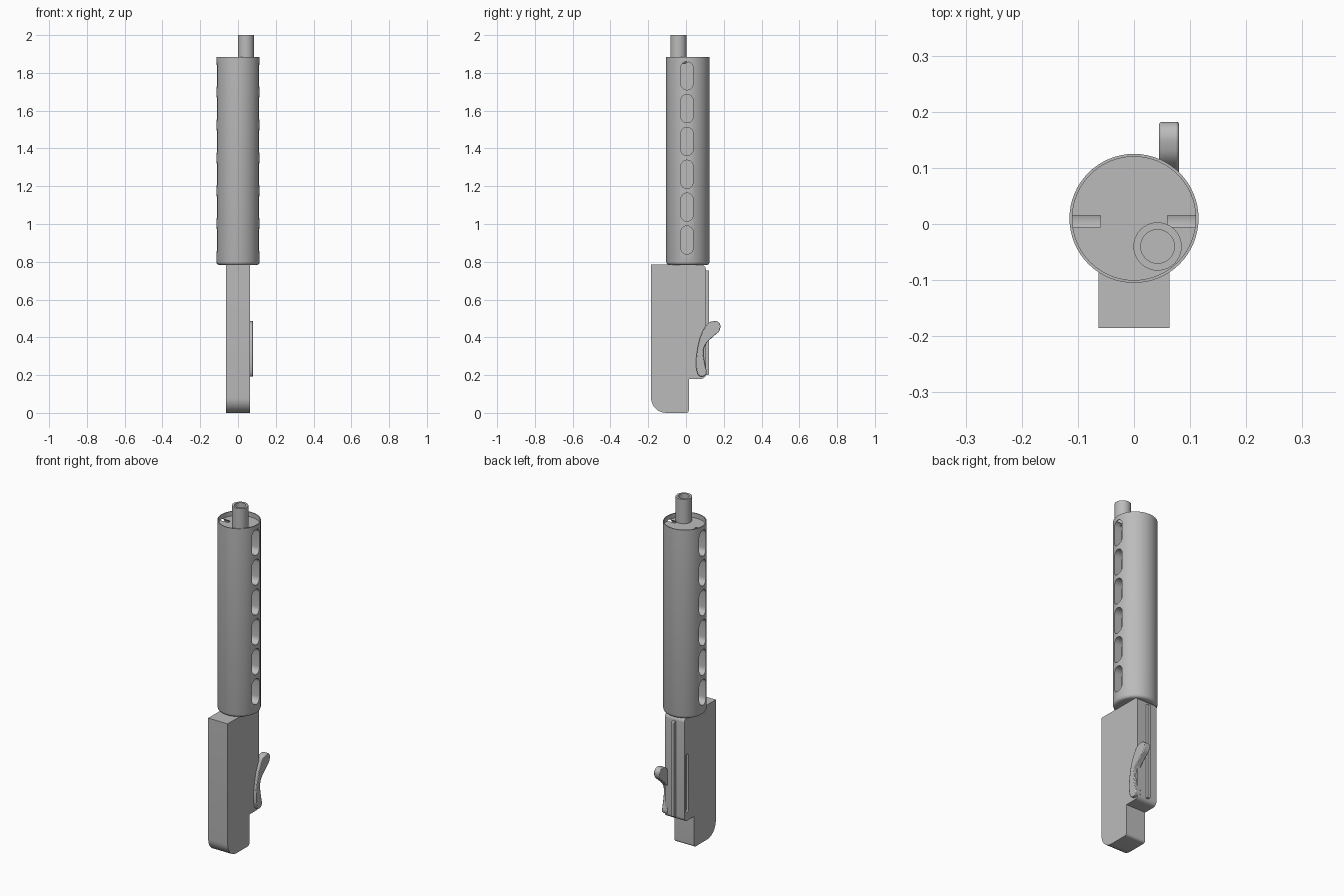
import bpy, bmesh, math
from mathutils import Vector

cube = bpy.data.objects.get("Cube")
if cube:
    bpy.data.objects.remove(cube, do_unlink=True)

grey = bpy.data.materials.new("plain grey")
grey.use_nodes = True
grey.diffuse_color = (0.5, 0.5, 0.5, 1)
grey.node_tree.nodes["Principled BSDF"].inputs["Base Color"].default_value = (0.5, 0.5, 0.5, 1)


def finish(name, bm):
    bmesh.ops.recalc_face_normals(bm, faces=bm.faces)
    mesh = bpy.data.meshes.new(name)
    bm.to_mesh(mesh)
    bm.free()
    mesh.materials.append(grey)
    ob = bpy.data.objects.new(name, mesh)
    bpy.context.collection.objects.link(ob)
    return ob


def activate(ob):
    bpy.ops.object.select_all(action='DESELECT')
    ob.select_set(True)
    bpy.context.view_layer.objects.active = ob


def smooth(ob):
    activate(ob)
    bpy.ops.object.shade_smooth_by_angle(angle=math.radians(35))


def cut(ob, cutter):
    cutter.hide_render = True
    mod = ob.modifiers.new("cut", 'BOOLEAN')
    mod.operation, mod.solver, mod.object = 'DIFFERENCE', 'EXACT', cutter
    activate(ob)
    bpy.ops.object.modifier_apply(modifier=mod.name)
    bpy.data.objects.remove(cutter, do_unlink=True)


def rounded(corners, steps=8):
    """Outline in y, z with each corner rounded by its own radius."""
    out = []
    for i, (y, z, r) in enumerate(corners):
        p = Vector((y, z))
        a = (Vector(corners[i - 1][:2]) - p).normalized()
        b = (Vector(corners[(i + 1) % len(corners)][:2]) - p).normalized()
        if r == 0:
            out.append(p)
            continue
        centre = p + (a + b) * r
        for k in range(steps + 1):
            t = k / steps * math.pi / 2
            out.append(centre - b * r * math.cos(t) - a * r * math.sin(t))
    return out


def slot(y, z, w, h):
    """Upright slot outline with round ends."""
    r, half = w / 2, h / 2 - w / 2
    return [Vector((y + r * math.cos(t), z + r * math.sin(t) + (half if k <= 12 else -half)))
            for k in range(26) for t in [math.pi * (k if k <= 12 else k - 1) / 12]]


def closed_curve(points, steps=5):
    """Smooth closed curve through the points."""
    pts, out = [Vector(p) for p in points], []
    n = len(pts)
    for i in range(n):
        a, b, c, d = (pts[(i + k) % n] for k in (-1, 0, 1, 2))
        for s in range(steps):
            t = s / steps
            out.append(b + (c - a) * t / 2 + (a * 2 - b * 5 + c * 4 - d) * t ** 2 / 2
                       + (b * 3 - a - c * 3 + d) * t ** 3 / 2)
    return out


def prism(name, outlines, spans):
    """Extrude y, z outlines across each x span."""
    bm = bmesh.new()
    for x0, x1 in spans:
        for outline in outlines:
            face = bm.faces.new([bm.verts.new((x0, p.x, p.y)) for p in outline])
            side = bmesh.ops.extrude_face_region(bm, geom=[face])["geom"]
            bmesh.ops.translate(bm, vec=(x1 - x0, 0, 0),
                                verts=[v for v in side if isinstance(v, bmesh.types.BMVert)])
    return finish(name, bm)


def lathe(name, profile, x, y, sides=64):
    """Revolve an r, z profile that starts and ends at a flat cap."""
    bm = bmesh.new()
    rings = []
    for r, z in profile:
        rings.append([bm.verts.new((x + r * math.cos(k * math.tau / sides),
                                    y + r * math.sin(k * math.tau / sides), z)) for k in range(sides)])
    for lo, hi in zip(rings, rings[1:]):
        for k in range(sides):
            j = (k + 1) % sides
            bm.faces.new((lo[k], lo[j], hi[j], hi[k]))
    bm.faces.new(rings[0])
    bm.faces.new(rings[-1])
    return finish(name, bm)


# Large tube with a shallow recess on top
tube = lathe("tube", [(0.098, 0.783), (0.106, 0.785), (0.112, 0.79), (0.115, 0.80),
                      (0.115, 1.885), (0.11, 1.885), (0.11, 1.858)], 0, 0.01)
slots = [slot(0.005, 0.915 + 0.174 * i, 0.065, 0.15) for i in range(6)]
cut(tube, prism("slot_cutter", slots, [(0.06, 0.15), (-0.15, -0.06)]))
smooth(tube)

# Narrow hollow rod standing off centre in the recess
smooth(lathe("rod", [(0.043, 1.85), (0.043, 2.0), (0.03, 2.0), (0.03, 1.93)], 0.042, -0.04, 40))

# Flat body with a stepped back and a rounded toe
body = prism("body", [rounded([(-0.185, 0, 0.08), (0.015, 0, 0.015), (0.015, 0.18, 0),
                               (0.105, 0.18, 0.025), (0.105, 0.785, 0.025), (-0.185, 0.785, 0)])],
             [(-0.063, 0.063)])
cut(body, prism("groove_cutter", [slot(0.08, 0.40, 0.022, 0.34)], [(-0.1, -0.052)]))
smooth(body)

# Thin rail down the back
prism("back_rail", [rounded([(0.09, 0.2, 0), (0.122, 0.2, 0.006),
                             (0.122, 0.755, 0.006), (0.09, 0.755, 0)])], [(-0.008, 0.008)])

# Curved lever on the side
lever = prism("lever", [closed_curve([(0.145, 0.486), (0.11, 0.468), (0.075, 0.40), (0.056, 0.31),
                                      (0.054, 0.24), (0.066, 0.20), (0.09, 0.193), (0.109, 0.212),
                                      (0.098, 0.27), (0.092, 0.325), (0.105, 0.365), (0.145, 0.405),
                                      (0.175, 0.432), (0.182, 0.462), (0.17, 0.482)])], [(0.045, 0.08)])
bevel = lever.modifiers.new("edge", 'BEVEL')
bevel.width, bevel.segments = 0.004, 2
bevel.limit_method, bevel.angle_limit = 'ANGLE', math.radians(50)
smooth(lever)
